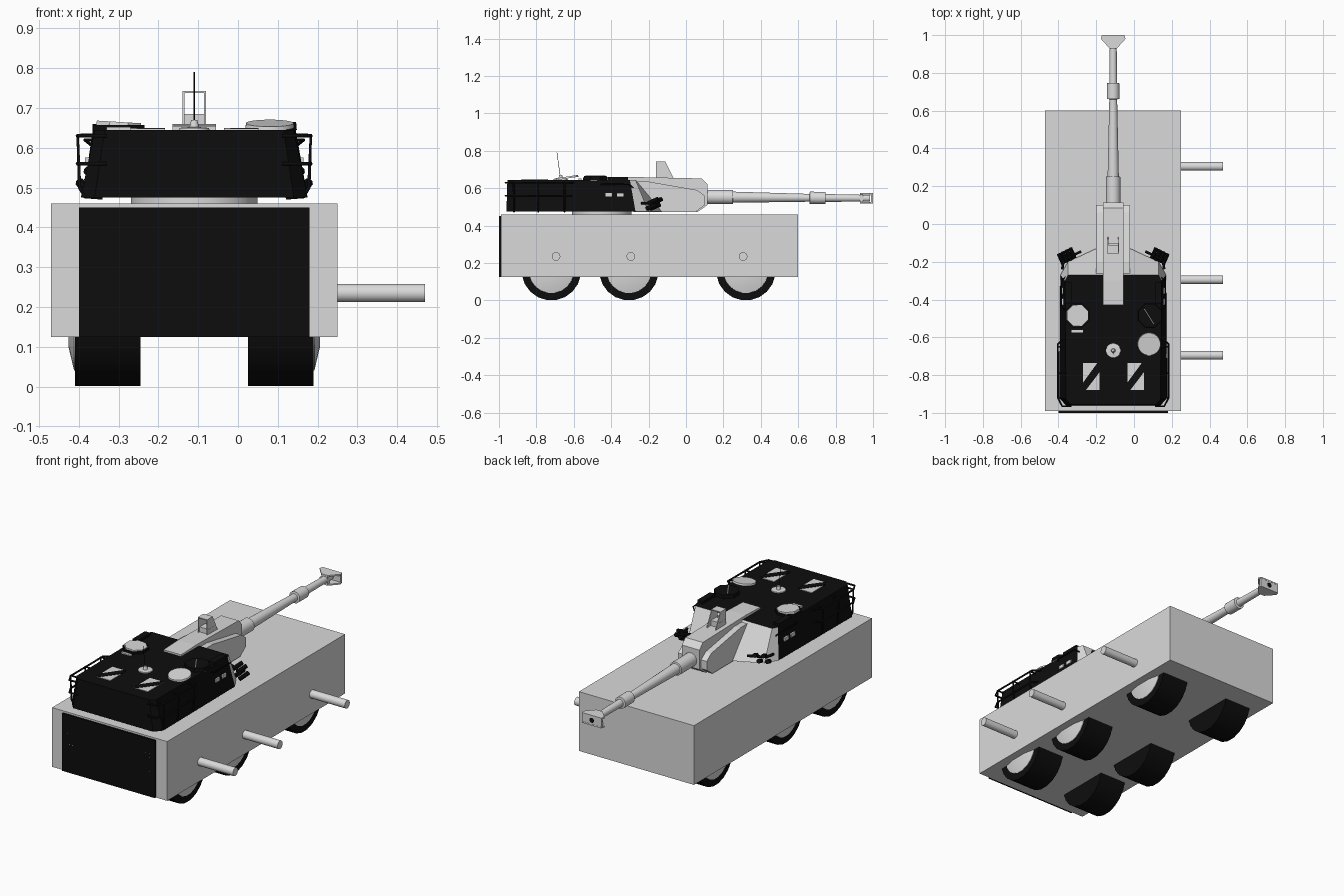
import bpy, bmesh, math
from mathutils import Vector

if "Cube" in bpy.data.objects:
    bpy.data.objects.remove(bpy.data.objects["Cube"])

CX = -0.11  # centre line of hull and turret


def material(name, v):
    m = bpy.data.materials.new(name)
    m.diffuse_color = (v, v, v, 1)
    m.use_nodes = True
    m.node_tree.nodes["Principled BSDF"].inputs["Base Color"].default_value = m.diffuse_color
    return m


GREY = material("light_grey", 0.7)
BLACK = material("black", 0.004)


def finish(name, bm, mats, smooth=False):
    bmesh.ops.recalc_face_normals(bm, faces=bm.faces)
    me = bpy.data.meshes.new(name)
    bm.to_mesh(me)
    bm.free()
    ob = bpy.data.objects.new(name, me)
    bpy.context.collection.objects.link(ob)
    for m in mats if isinstance(mats, list) else [mats]:
        me.materials.append(m)
    if smooth:
        bpy.context.view_layer.objects.active = ob
        ob.select_set(True)
        bpy.ops.object.shade_smooth_by_angle(angle=math.radians(35))
        ob.select_set(False)
    return ob


def loft(bm, rings):
    """Skin closed rings of points and cap both ends."""
    vs = [[bm.verts.new(p) for p in r] for r in rings]
    n = len(vs[0])
    for a, b in zip(vs, vs[1:]):
        for i in range(n):
            j = (i + 1) % n
            bm.faces.new((a[i], a[j], b[j], b[i]))
    bm.faces.new(vs[0])
    bm.faces.new(vs[-1])


def prism(name, pts, axis, a, b, mat):
    """Extrude a 2D profile along x, y or z from a to b."""
    put = {"x": lambda p, t: (t, p[0], p[1]),
           "y": lambda p, t: (p[0], t, p[1]),
           "z": lambda p, t: (p[0], p[1], t)}[axis]
    bm = bmesh.new()
    loft(bm, [[put(p, t) for p in pts] for t in (a, b)])
    return finish(name, bm, mat)


def box(name, x, y, z, mat):
    return prism(name, [(x[0], y[0]), (x[1], y[0]), (x[1], y[1]), (x[0], y[1])], "z", *z, mat)


def lathe(name, origin, direction, profile, mat, sides=16, smooth=True):
    """Turn (distance, radius) pairs round an axis."""
    q = Vector(direction).to_track_quat("Z", "Y")
    bm = bmesh.new()
    rings = []
    for t, r in profile:
        angs = [2 * math.pi * (i + 0.5) / sides for i in range(sides)]
        rings.append([Vector(origin) + q @ Vector((r * math.cos(a), r * math.sin(a), t)) for a in angs])
    loft(bm, rings)
    return finish(name, bm, mat, smooth)


def rail(name, pts, mat, r=0.005):
    cu = bpy.data.curves.new(name, "CURVE")
    cu.dimensions = "3D"
    cu.bevel_depth, cu.bevel_resolution, cu.use_fill_caps = r, 1, True
    sp = cu.splines.new("POLY")
    sp.points.add(len(pts) - 1)
    for p, c in zip(sp.points, pts):
        p.co = (*c, 1)
    cu.materials.append(mat)
    ob = bpy.data.objects.new(name, cu)
    bpy.context.collection.objects.link(ob)


# Hull, rear plate and rear bolts
box("hull", (-0.47, 0.25), (-0.99, 0.6), (0.125, 0.46), GREY)
box("rear_plate", (-0.4, 0.18), (-1.0, -0.99), (0.125, 0.45), BLACK)
for x, z in ((-0.355, 0.355), (0.135, 0.355), (-0.345, 0.275), (0.135, 0.275)):
    for k in range(4):
        a = math.pi * (k + 0.5) / 2
        lathe("rear_bolt", (x + 0.015 * math.cos(a), -0.999, z + 0.015 * math.sin(a)), (0, -1, 0),
              [(0, 0.002), (0.001, 0.002)], GREY, 6)

# Side rods
for y in (-0.695, -0.295, 0.305):
    lathe("side_rod", (0.2, y, 0.235), (1, 0, 0), [(0, 0.023), (0.27, 0.023)], GREY, 20)

# Wheels with bulged hubs
for s in (-1, 1):
    for y in (-0.72, -0.305, 0.32):
        at = (CX, y, 0.159)
        lathe("tyre", at, (s, 0, 0), [(0.135, 0.159), (0.3, 0.159)], BLACK, 20)
        lathe("wheel_hub", at, (s, 0, 0), [(0.295, 0.122), (0.302, 0.12), (0.316, 0.06)], GREY, 20)

# Turret shell: black, with grey sloped front cheeks
low = [(0.25, -0.96), (0.285, -0.92), (0.28, -0.27), (0.24, -0.2), (0.09, -0.13)]
top = [(0.225, -0.955), (0.25, -0.93), (0.255, -0.3), (0.24, -0.27), (0.09, -0.27)]
bm = bmesh.new()
loft(bm, [[(CX + x, y, z) for x, y in half] + [(CX - x, y, z) for x, y in reversed(half)]
          for half, z in ((low, 0.475), (top, 0.645))])
turret = finish("turret", bm, [BLACK, GREY])
for f in turret.data.polygons:
    f.material_index = int(f.normal.y > 0.3)
lathe("turret_ring", (CX, -0.45, 0.455), (0, 0, 1), [(0, 0.16), (0.025, 0.16)], GREY, 24)

# Gun mantlet and cheeks
prism("mantlet", [(-0.3, 0.475), (0.06, 0.472), (0.115, 0.51), (0.115, 0.62), (0.085, 0.652),
                  (-0.3, 0.66), (-0.43, 0.655), (-0.43, 0.6), (-0.3, 0.6)],
      "x", CX - 0.055, CX + 0.055, GREY)
prism("mantlet_cheeks", [(-0.28, 0.472), (0.05, 0.472), (0.1, 0.51), (0.1, 0.56), (0.06, 0.59),
                         (-0.2, 0.635), (-0.28, 0.635)],
      "x", CX - 0.09, CX + 0.09, GREY)

# Barrel with sleeve, fume extractor and fan-shaped muzzle
lathe("barrel", (CX, 0.1, 0.553), (0, 1, -0.008),
      [(0, 0.038), (0.15, 0.038), (0.152, 0.03), (0.56, 0.021), (0.562, 0.033), (0.645, 0.033),
       (0.647, 0.021), (0.885, 0.018)], GREY, 20)
fan = [(CX - 0.02, 0.93), (CX + 0.02, 0.93), (CX + 0.065, 0.98), (CX + 0.06, 1.0),
       (CX - 0.06, 1.0), (CX - 0.065, 0.98)]
for z in (0.517, 0.567):
    prism("muzzle_plate", fan, "z", z, z + 0.008, GREY)
box("muzzle_front", (CX - 0.06, CX + 0.06), (0.988, 0.999), (0.519, 0.573), GREY)
box("muzzle_neck", (CX - 0.02, CX + 0.02), (0.93, 0.945), (0.52, 0.572), GREY)
lathe("bore", (CX, 0.995, 0.546), (0, 1, 0), [(0, 0.014), (0.005, 0.014)], BLACK)

# Sight on the mantlet: open frame with a small box below
for s in (-1, 1):
    x = CX + s * 0.027
    prism("sight_side", [(-0.16, 0.65), (-0.065, 0.65), (-0.11, 0.742), (-0.16, 0.742)],
          "x", x - 0.002, x + 0.002, GREY)
box("sight_roof", (CX - 0.029, CX + 0.029), (-0.16, -0.11), (0.738, 0.743), GREY)
box("sight_block", (CX - 0.03, CX + 0.03), (-0.15, -0.1), (0.65, 0.685), GREY)

# Hatches
x = CX - 0.19
lathe("left_cupola", (x, -0.485, 0.54), (0, 0, 1), [(0, 0.062), (0.115, 0.062)], GREY, 8, False)
lathe("left_hatch_rim", (x, -0.485, 0.645), (0, 0, 1), [(0, 0.07), (0.012, 0.07)], BLACK, 8, False)
lathe("left_hatch_lid", (x, -0.485, 0.65), (0.06, 0, 1), [(0, 0.062), (0.015, 0.06)], GREY, 8, False)
x = CX + 0.195
lathe("right_cupola", (x, -0.485, 0.54), (0, 0, 1), [(0, 0.064), (0.122, 0.064)], GREY, 8, False)
lathe("right_hatch_rim", (x, -0.485, 0.645), (0, 0, 1), [(0, 0.068), (0.02, 0.066)], BLACK, 8, False)
rail("right_hatch_bar", [(x - 0.03, -0.45, 0.665), (x + 0.02, -0.53, 0.665)], GREY, 0.003)
lathe("open_hatch_lid", (CX + 0.19, -0.635, 0.652), (0, -0.15, 1), [(0, 0.062), (0.01, 0.06)], GREY, 20)
box("hatch_hinge", (-0.33, -0.27), (-0.575, -0.56), (0.64, 0.652), GREY)

# Antenna
lathe("antenna_base", (CX, -0.67, 0.64), (0, 0, 1), [(0, 0.04), (0.01, 0.038), (0.012, 0.012), (0.03, 0.008)], GREY)
rail("antenna", [(CX, -0.672, 0.66), (CX, -0.69, 0.79)], BLACK, 0.0015)

# Roof panels with a black diagonal stripe
for x in (CX - 0.16, CX + 0.075):
    box("roof_panel", (x, x + 0.087), (-0.88, -0.737), (0.641, 0.648), GREY)
    prism("roof_stripe", [(x, -0.88), (x + 0.015, -0.88), (x + 0.087, -0.785), (x + 0.087, -0.737),
                          (x + 0.075, -0.737), (x, -0.84)], "z", 0.643, 0.65, BLACK)

for s in (-1, 1):
    def at(x, y, z):
        return (CX + s * x, y, z)

    # Basket rails round the turret rear
    for z in (0.63, 0.56):
        rail("basket_rail", [at(0.255, -0.6, z), at(0.293, -0.635, z), at(0.293, -0.92, z),
                             at(0.27, -0.965, z), at(0.22, -0.965, z)], BLACK)
    for y in (-0.65, -0.79, -0.92):
        rail("basket_post", [at(0.25, y, 0.632), at(0.293, y, 0.632), at(0.288, y, 0.5),
                             at(0.275, y, 0.477), at(0.23, y, 0.474)], BLACK)

    # Smoke launchers on a bracket at the front corners
    rail("launcher_bracket", [at(0.27, -0.24, 0.52), at(0.262, -0.19, 0.52), at(0.17, -0.145, 0.52)], BLACK, 0.007)
    for k in range(4):
        lathe("smoke_launcher", at(0.265 - k * 0.02, -0.21 + k * 0.01, 0.49 + 0.03 * (k % 2)),
              (s * 0.35, 0.8, 0.35), [(0, 0.012), (0.06, 0.012)], BLACK, 8)

    # Side lamps, grab rail and stowage box
    for y in (-0.43, -0.37):
        x0, x1 = sorted((CX + s * 0.26, CX + s * 0.274))
        box("side_marker", (x0, x1), (y, y + 0.035), (0.555, 0.575), GREY)
    rail("grab_rail", [at(0.25, -0.28, 0.6), at(0.275, -0.3, 0.62), at(0.275, -0.44, 0.62),
                       at(0.25, -0.46, 0.62)], BLACK, 0.004)
    x0, x1 = sorted((CX + s * 0.22, CX + s * 0.255))
    box("roof_box", (x0, x1), (-0.42, -0.31), (0.62, 0.66), BLACK)
